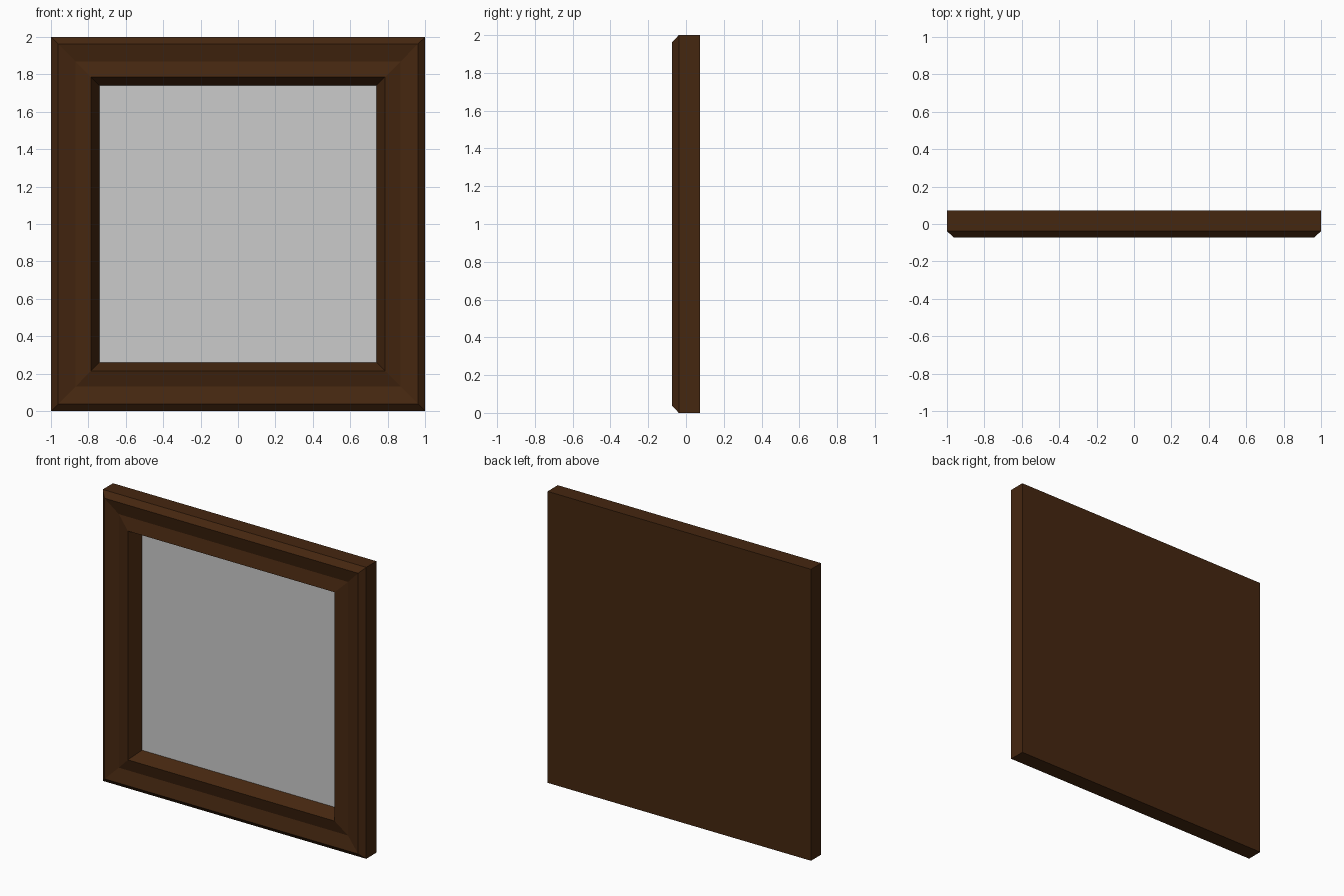
import bpy, bmesh

if "Cube" in bpy.data.objects:
    bpy.data.objects.remove(bpy.data.objects["Cube"])

def material(name, rgb):
    m = bpy.data.materials.new(name)
    m.diffuse_color = (*rgb, 1)
    m.use_nodes = True
    m.node_tree.nodes["Principled BSDF"].inputs["Base Color"].default_value = m.diffuse_color
    return m

def make_object(name, bm, mat=None):
    bmesh.ops.recalc_face_normals(bm, faces=bm.faces)
    me = bpy.data.meshes.new(name)
    bm.to_mesh(me)
    bm.free()
    ob = bpy.data.objects.new(name, me)
    bpy.context.collection.objects.link(ob)
    if mat:
        me.materials.append(mat)
    return ob

def square(bm, half, y):
    return [bm.verts.new((sx * half, y, 1 + sz * half))
            for sx, sz in ((-1, -1), (1, -1), (1, 1), (-1, 1))]

# Moulding profile as (half width, depth), from back edge to rebate
profile = [(1.0, 0.073), (1.0, -0.038), (0.963, -0.073),
           (0.87, -0.05), (0.785, -0.073), (0.74, 0.015)]

# Mitred frame with solid backing
bm = bmesh.new()
rings = [square(bm, h, y) for h, y in profile]
for a, b in zip(rings, rings[1:]):
    for i in range(4):
        j = (i + 1) % 4
        bm.faces.new((a[i], a[j], b[j], b[i]))
bm.faces.new(rings[0])
make_object("picture_frame", bm, material("dark_wood", (0.06, 0.02, 0.005)))

# Picture panel sits at the bottom of the rebate, facing front
bm = bmesh.new()
face = bm.faces.new(square(bm, 0.74, 0.015))
face.normal_update()
panel = make_object("picture_panel", bm)
if panel.data.polygons[0].normal.y > 0:
    panel.data.flip_normals()
